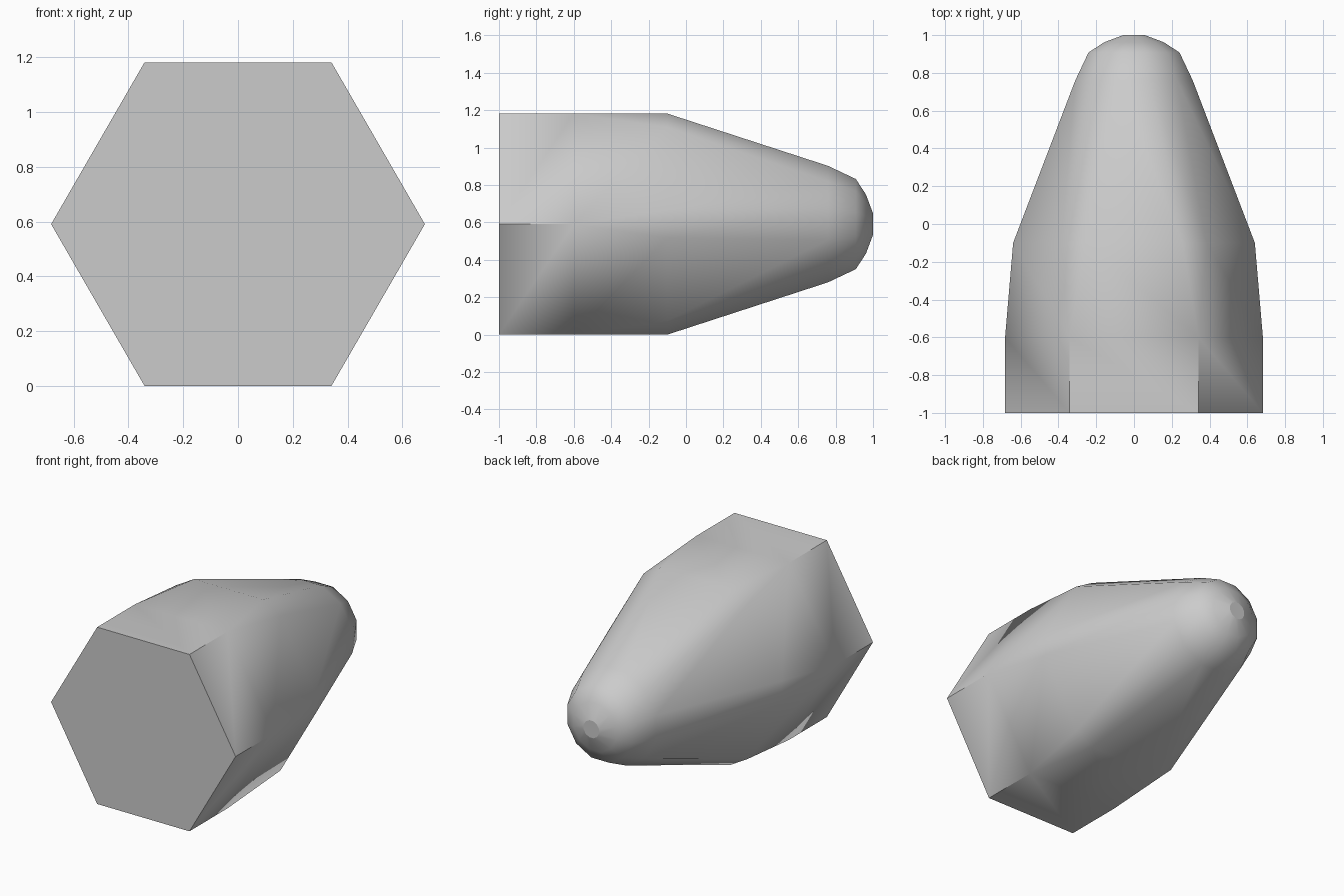
import bpy, bmesh, math

if "Cube" in bpy.data.objects:
    bpy.data.objects.remove(bpy.data.objects["Cube"])

APOTHEM = 0.591                      # centre to flat side of the hexagon
HALF_SIDE = APOTHEM / math.sqrt(3)   # half a side of the sharp hexagon
REG = math.tan(math.radians(15))     # half side / apothem of a regular 12-gon

# (y, apothem, half width of each main flat)
sections = [
    (-1.0, APOTHEM, HALF_SIDE),
    (-0.6, APOTHEM, HALF_SIDE),
    (-0.1, APOTHEM, 0.256),
    (0.76, 0.311, 0.311 * REG),
    (0.908, 0.241, 0.241 * REG),
    (0.962, 0.158, 0.158 * REG),
    (1.0, 0.057, 0.057 * REG),
]


def add_ring(bm, y, apothem, half):
    """Hexagon with cut corners, flat on top and bottom."""
    ring = []
    for k in range(6):
        t = math.radians(90 + 60 * k)
        for w in (-half, half):
            x = apothem * math.cos(t) - w * math.sin(t)
            z = apothem * math.sin(t) + w * math.cos(t)
            ring.append(bm.verts.new((x, y, APOTHEM + z)))
    return ring


# Hexagonal body with a tapering rounded nose
bm = bmesh.new()
rings = [add_ring(bm, *s) for s in sections]
for a, b in zip(rings, rings[1:]):
    for i in range(12):
        j = (i + 1) % 12
        bm.faces.new((a[i], a[j], b[j], b[i]))
bm.faces.new(rings[0])
bm.faces.new(rings[-1])
# Cut corners close up where the hexagon is sharp
bmesh.ops.remove_doubles(bm, verts=bm.verts, dist=1e-4)
bmesh.ops.recalc_face_normals(bm, faces=bm.faces)

mesh = bpy.data.meshes.new("hexagonal_body")
bm.to_mesh(mesh)
bm.free()
body = bpy.data.objects.new("hexagonal_body", mesh)
bpy.context.collection.objects.link(body)

# Smooth nose, crisp hexagon edges, flat end discs
bpy.context.view_layer.objects.active = body
body.select_set(True)
bpy.ops.object.shade_smooth_by_angle(angle=math.radians(40))
for p in mesh.polygons:
    if abs(p.normal.y) > 0.99:
        p.use_smooth = False
